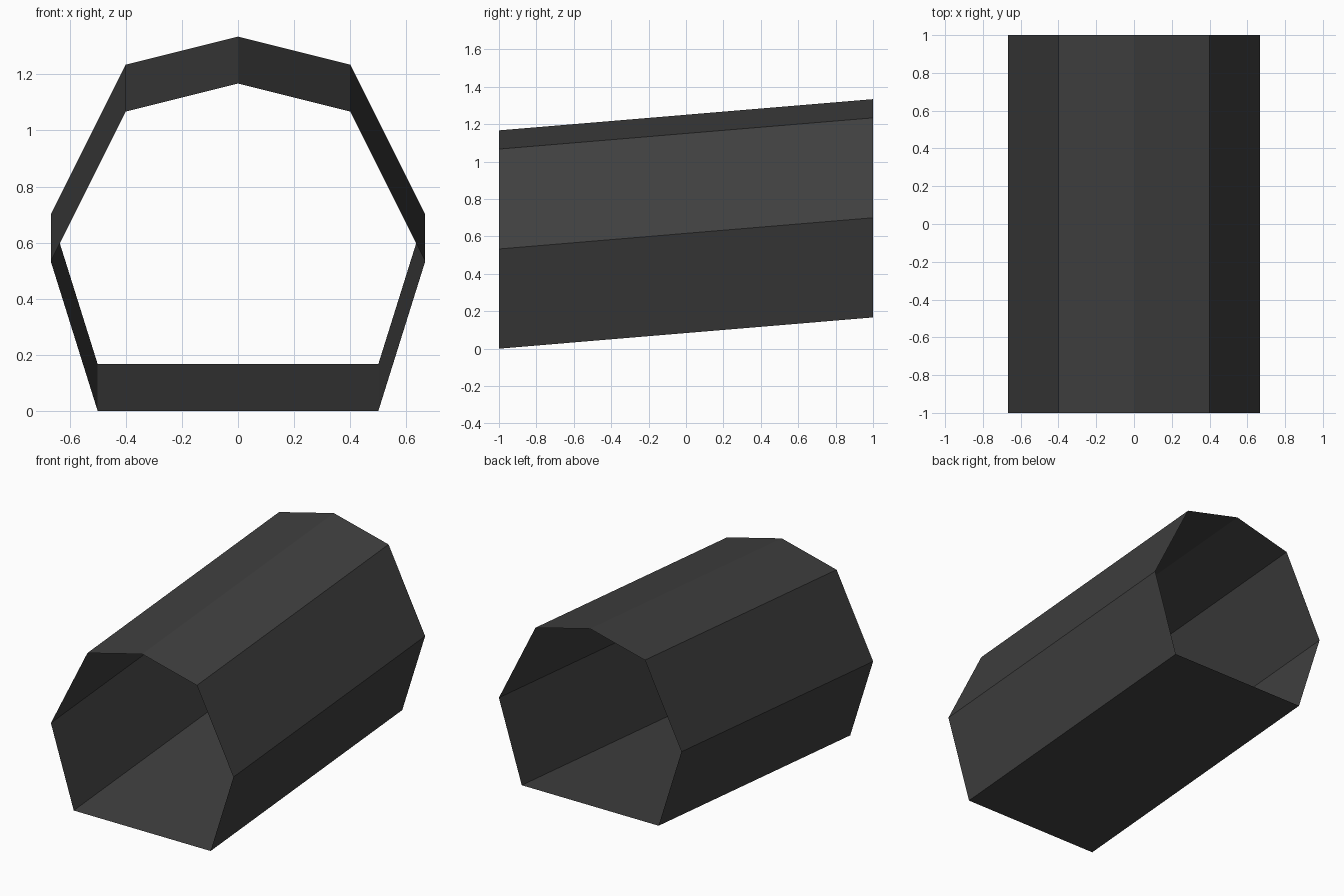
import bpy, bmesh
from mathutils import Vector

cube = bpy.data.objects.get("Cube")
if cube:
    bpy.data.objects.remove(cube, do_unlink=True)

# Dark grey material
grey = bpy.data.materials.new("dark grey")
grey.use_nodes = True
colour = (0.05, 0.05, 0.05, 1)
grey.diffuse_color = colour
grey.node_tree.nodes["Principled BSDF"].inputs["Base Color"].default_value = colour

# Half of the seven-sided cross-section, bottom to top, then mirrored
half = [(0.5, 0), (0.667, 0.533), (0.4, 1.067)]
profile = half + [(0, 1.167)] + [(-x, z) for x, z in reversed(half)]
slope = Vector((0, 2, 0.167))

# Thin open tunnel rising towards the back
bm = bmesh.new()
front = [bm.verts.new((x, -1, z)) for x, z in profile]
back = [bm.verts.new(v.co + slope) for v in front]
for i in range(len(front)):
    j = (i + 1) % len(front)
    bm.faces.new((front[i], back[i], back[j], front[j]))

mesh = bpy.data.meshes.new("tunnel_shell")
bm.to_mesh(mesh)
bm.free()
mesh.materials.append(grey)
tunnel = bpy.data.objects.new("tunnel_shell", mesh)
bpy.context.collection.objects.link(tunnel)
